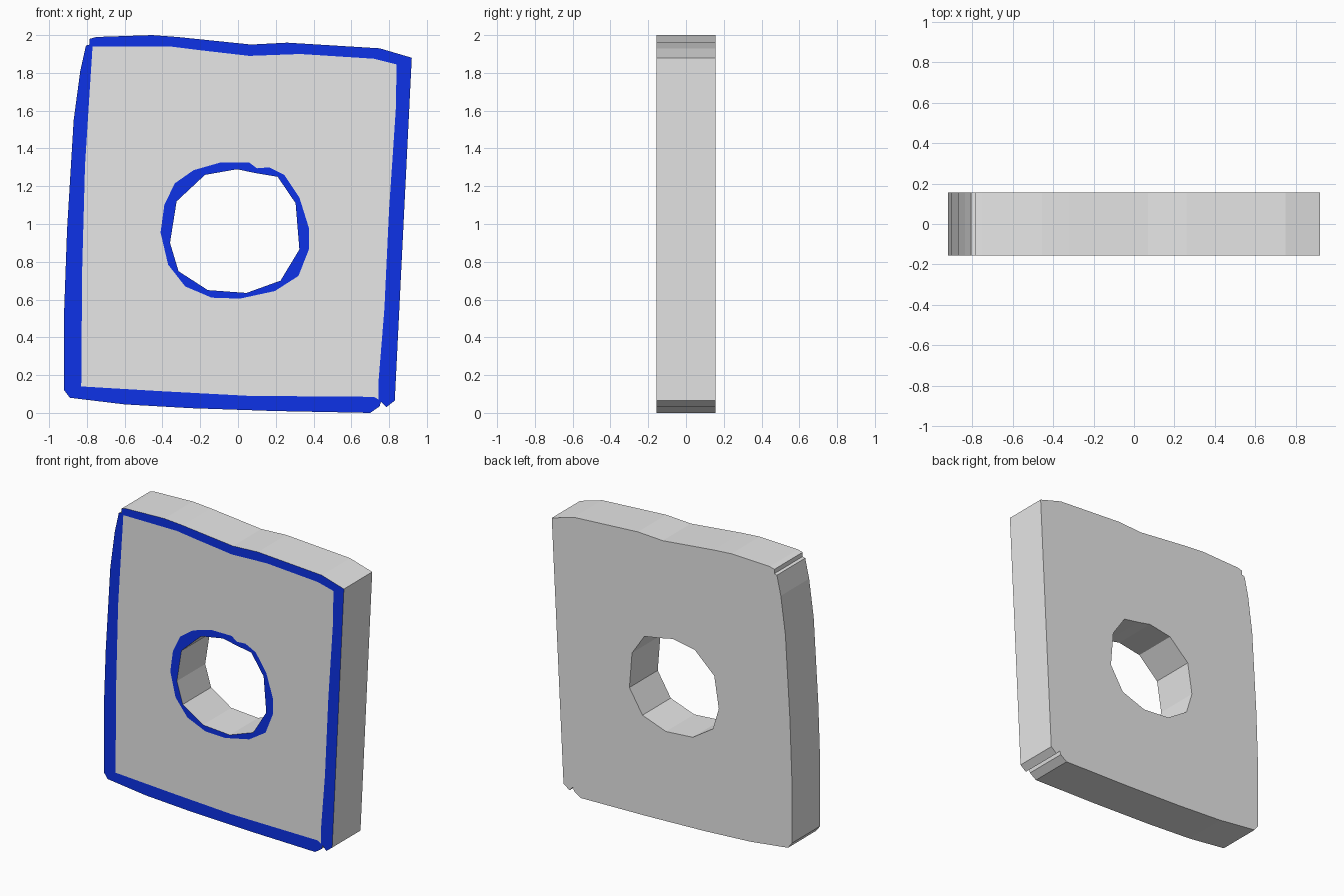
import bpy, bmesh
from mathutils import Vector

if "Cube" in bpy.data.objects:
    bpy.data.objects.remove(bpy.data.objects["Cube"])

HALF = 0.155  # half thickness of the plate

# Profiles in (x, z): plate edge, inside of the border, outside of the hole ring, hole
OUTER = [(-.785, 1.95), (-.785, 1.98), (-.75, 1.99), (-.455, 2), (-.32, 1.99), (.07, 1.95),
         (.26, 1.96), (.75, 1.93), (.92, 1.88), (.83, .065), (.785, .03), (.757, .06),
         (.75, .035), (.70, 0), (.19, .01), (-.25, .025), (-.6, .045), (-.89, .08),
         (-.92, .12), (-.92, .55), (-.905, .97), (-.87, 1.55), (-.835, 1.81), (-.805, 1.945)]
INNER = [(-.77, 1.94), (-.36, 1.94), (-.2, 1.92), (.06, 1.89), (.33, 1.90), (.72, 1.875),
         (.84, 1.845), (.835, 1.6), (.80, 1.08), (.775, .55), (.745, .18), (.745, .07),
         (.72, .085), (.06, .09), (-.41, .115), (-.83, .14), (-.825, .76), (-.81, 1.31),
         (-.785, 1.71)]
RING = [(.06, 1.325), (.10, 1.295), (.165, 1.30), (.245, 1.26), (.325, 1.14), (.375, .98),
        (.375, .865), (.32, .725), (.195, .645), (.01, .605), (-.14, .61), (-.28, .67),
        (-.37, .785), (-.41, .955), (-.39, 1.10), (-.335, 1.215), (-.235, 1.285), (-.095, 1.325)]
HOLE = [(-.005, 1.29), (.09, 1.27), (.21, 1.25), (.305, 1.11), (.325, .865), (.225, .70),
        (.045, .635), (-.16, .65), (-.315, .75), (-.36, .90), (-.325, 1.12), (-.175, 1.26)]


def material(name, color):
    m = bpy.data.materials.new(name)
    m.diffuse_color = (*color, 1)
    m.use_nodes = True
    m.node_tree.nodes["Principled BSDF"].inputs["Base Color"].default_value = m.diffuse_color
    return m


bm = bmesh.new()


def loop(points, y):
    vs = [bm.verts.new((x, y, z)) for x, z in points]
    return vs, [bm.edges.new((vs[i - 1], vs[i])) for i in range(len(vs))]


def fill(a, b, normal, mat):
    """Fill the flat band between two loops."""
    res = bmesh.ops.triangle_fill(bm, use_beauty=True, edges=a[1] + b[1], normal=normal)
    for f in res["geom"]:
        if isinstance(f, bmesh.types.BMFace):
            f.material_index = mat


def wall(a, b):
    """Side faces joining the front loop to the back loop."""
    n = len(a[0])
    for i in range(n):
        bm.faces.new((a[0][i - 1], a[0][i], b[0][i], b[0][i - 1]))


# Front: blue border, grey field, blue ring round the hole
outer, inner, ring, hole = (loop(p, -HALF) for p in (OUTER, INNER, RING, HOLE))
front = Vector((0, -1, 0))
fill(outer, inner, front, 1)
fill(inner, ring, front, 0)
fill(ring, hole, front, 1)

# Back and sides
outer_back, hole_back = loop(OUTER, HALF), loop(HOLE, HALF)
fill(outer_back, hole_back, -front, 0)
wall(outer, outer_back)
wall(hole, hole_back)
bmesh.ops.recalc_face_normals(bm, faces=bm.faces[:])

mesh = bpy.data.meshes.new("plate_with_hole")
bm.to_mesh(mesh)
bm.free()
mesh.materials.append(material("light grey", (0.8, 0.8, 0.8)))
mesh.materials.append(material("blue", (0.004, 0.032, 0.8)))
plate = bpy.data.objects.new("plate_with_hole", mesh)
bpy.context.collection.objects.link(plate)
